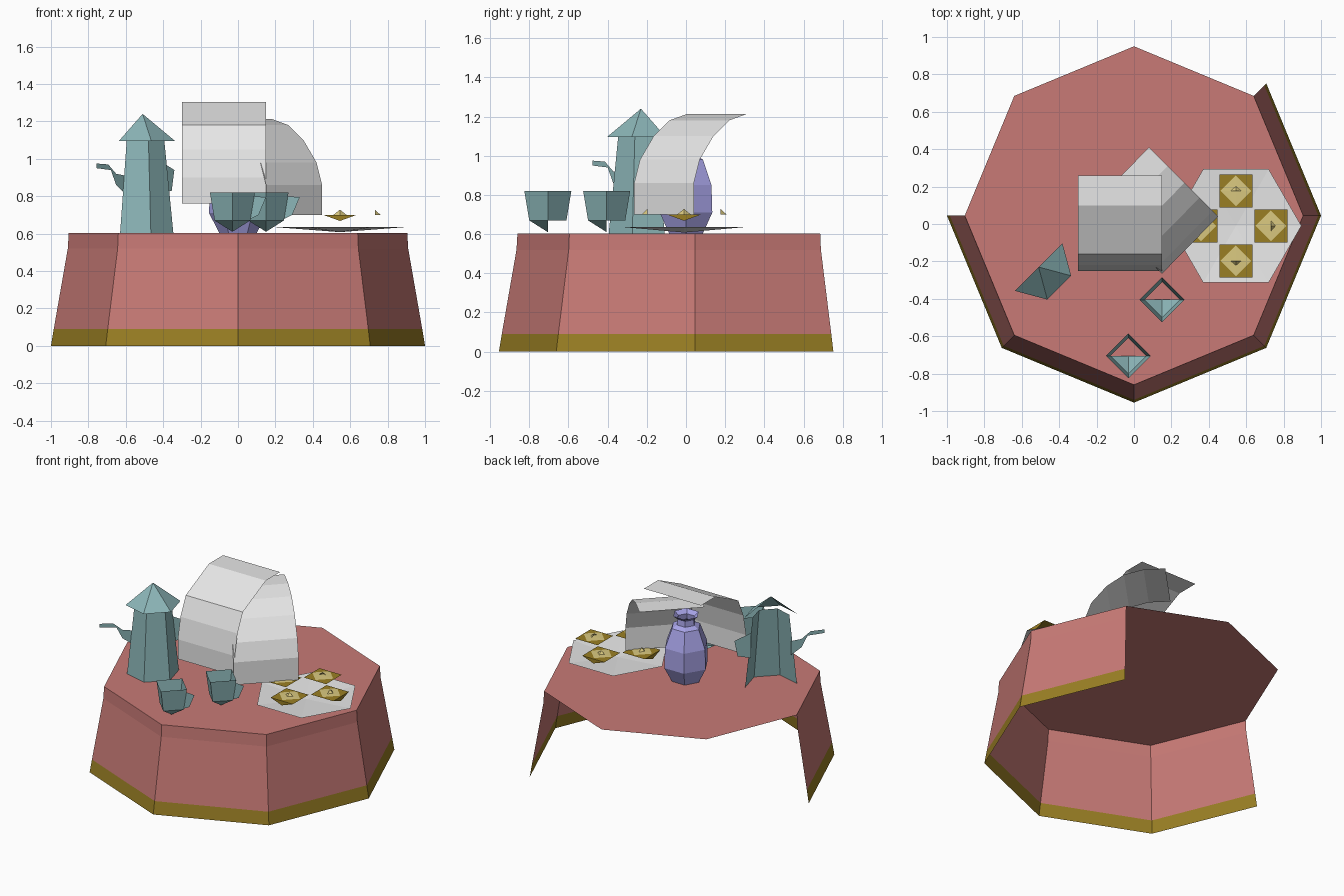
import bpy
from math import cos, sin, radians
from mathutils import Vector, Matrix

if "Cube" in bpy.data.objects:
    bpy.data.objects.remove(bpy.data.objects["Cube"])


def material(name, rgb):
    m = bpy.data.materials.new(name)
    lin = [((c / 255 + 0.055) / 1.055) ** 2.4 for c in rgb] + [1]
    m.diffuse_color = lin
    m.use_nodes = True
    m.node_tree.nodes["Principled BSDF"].inputs["Base Color"].default_value = lin
    return m


RED = material("rose cloth", (200, 122, 118))
GOLD = material("dark gold", (154, 127, 36))
CREAM = material("pale gold", (218, 201, 128))
TEAL = material("dusty teal", (140, 182, 184))
WHITE = material("off white", (232, 232, 232))
PURPLE = material("lavender", (168, 164, 232))


def build(name, verts, faces, *mats):
    me = bpy.data.meshes.new(name)
    me.from_pydata(verts, [], faces)
    ob = bpy.data.objects.new(name, me)
    bpy.context.collection.objects.link(ob)
    for m in mats:
        me.materials.append(m)
    return ob


def ring(center, r, z, angles):
    return [Vector((center[0] + r * cos(radians(a)), center[1] + r * sin(radians(a)), z))
            for a in angles]


def loft(name, rings, *mats, closed=False):
    """Skin a list of equal point rings with quads."""
    n = len(rings[0])
    faces = []
    for k in range(len(rings) - 1):
        for i in range(n if closed else n - 1):
            j = (i + 1) % n
            faces.append((k * n + i, k * n + j, (k + 1) * n + j, (k + 1) * n + i))
    return build(name, [p for r in rings for p in r], faces, *mats)


def fan(name, rim, apex, *mats, closed=True):
    """Triangles from a rim to one point."""
    n = len(rim)
    faces = [(i, (i + 1) % n, n) for i in range(n if closed else n - 1)]
    return build(name, list(rim) + [apex], faces, *mats)


# Table top and the cloth skirt, open at the back
MID = (0, 0.045)
TOP = 0.604
build("table_top", ring(MID, 0.905, TOP, range(0, 360, 45)), [tuple(range(8))], RED)
skirt = loft("cloth_skirt",
             [ring(MID, r, z, range(180, 406, 45)) for r, z in
              ((1, 0), (0.985, 0.09), (0.91, 0.52), (0.905, TOP))], RED, GOLD)
for p in skirt.data.polygons:
    p.material_index = int(p.center.z < 0.09)

# Teapot: half shell body and lid, flat spout and handle
POT = (-0.51, -0.23)
HALF = range(-135, 46, 60)
loft("teapot_body", [ring(POT, 0.17, TOP, HALF), ring(POT, 0.12, 1.1, HALF)], TEAL)
fan("teapot_lid", ring(POT, 0.18, 1.095, HALF), (*POT, 1.24), TEAL, closed=False)


def upright(name, center, angle, outline, mat):
    """Flat vertical plate from (distance, height) points."""
    c, s = cos(radians(angle)), sin(radians(angle))
    pts = [(center[0] + d * c, center[1] + d * s, z) for d, z in outline]
    return build(name, pts, [tuple(range(len(pts)))], mat)


upright("teapot_spout", POT, 225,
        [(0.13, 0.81), (0.20, 0.86), (0.24, 0.94), (0.35, 0.95),
         (0.35, 0.975), (0.26, 0.97), (0.20, 0.92), (0.13, 0.91)], TEAL)
upright("teapot_handle", POT, 45,
        [(0.13, 0.81), (0.22, 0.83), (0.24, 0.94), (0.13, 0.99)], TEAL)

# Cups: square walls, half pyramid foot, flat handle
for side, cup in (("front", (-0.03, -0.705)), ("rear", (0.15, -0.405))):
    square = range(0, 360, 90)
    loft(side + "_cup_wall",
         [ring(cup, 0.095, 0.67, square), ring(cup, 0.12, 0.82, square)], TEAL, closed=True)
    fan(side + "_cup_foot", ring(cup, 0.095, 0.67, (180, 270, 360)), (*cup, 0.61),
        TEAL, closed=False)
    upright(side + "_cup_handle", cup, 0,
            [(0.08, 0.67), (0.14, 0.70), (0.18, 0.795), (0.11, 0.80)], TEAL)

# Plate: shallow hexagonal dish
DISH = Vector((0.545, -0.01, 0))
fan("plate", ring(DISH, 0.35, 0.635, range(0, 360, 60)), DISH + Vector((0, 0, 0.608)), WHITE)

# Four snacks arranged in a cross, each with its point facing outward
for k, side in enumerate(("right", "back", "left", "front")):
    turn = Matrix.Translation(DISH) @ Matrix.Rotation(radians(90 * k), 4, "Z") \
        @ Matrix.Translation((0.187, 0, 0.7))
    h = 0.088
    base = build(side + "_snack_base",
                 [(-h, -h, 0), (h, -h, 0), (h, h, 0), (-h, h, 0), (h, 0, -0.032)],
                 [(0, 1, 2, 3), (1, 4, 2)], GOLD)
    filling = fan(side + "_snack_filling", ring((0, 0), 0.082, 0.004, range(0, 360, 90)),
                  (0, 0, 0.006), CREAM)
    peak = fan(side + "_snack_peak", [(0, -0.035, 0), (0.03, 0, 0), (0, 0.035, 0)],
               (0, 0, 0.028), CREAM, closed=False)
    for ob in (base, filling, peak):
        ob.matrix_world = turn


# Curved sheets: a side profile swept along a straight width
def sheet(name, start, along, depth, profile):
    start, along, depth = Vector(start), Vector(along), Vector(depth)
    rows = []
    for d, z in profile:
        p = start + depth * d + Vector((0, 0, z))
        rows.append([p, p + along])
    return loft(name, rows, WHITE)


sheet("front_curved_sheet", (-0.3, -0.25, 0), (0.45, 0, 0), (0, 1, 0),
      [(0, 0.76), (0, 0.90), (0.03, 1.05), (0.09, 1.18), (0.35, 1.305), (0.51, 1.305)])
sheet("side_curved_sheet", (0.15, -0.265, 0), (0.3, 0.305, 0), (-1, 1, 0),
      [(0, 0.70), (0, 0.86), (0.03, 0.98), (0.10, 1.10), (0.18, 1.18),
       (0.27, 1.213), (0.37, 1.213)])

# Six-sided vase
loft("vase", [ring((0, 0), r, z, range(0, 360, 60)) for r, z in
              ((0.10, TOP), (0.155, 0.71), (0.15, 0.85), (0.10, 0.98), (0.065, 1.0),
               (0.06, 1.04), (0.09, 1.065))], PURPLE, closed=True)
